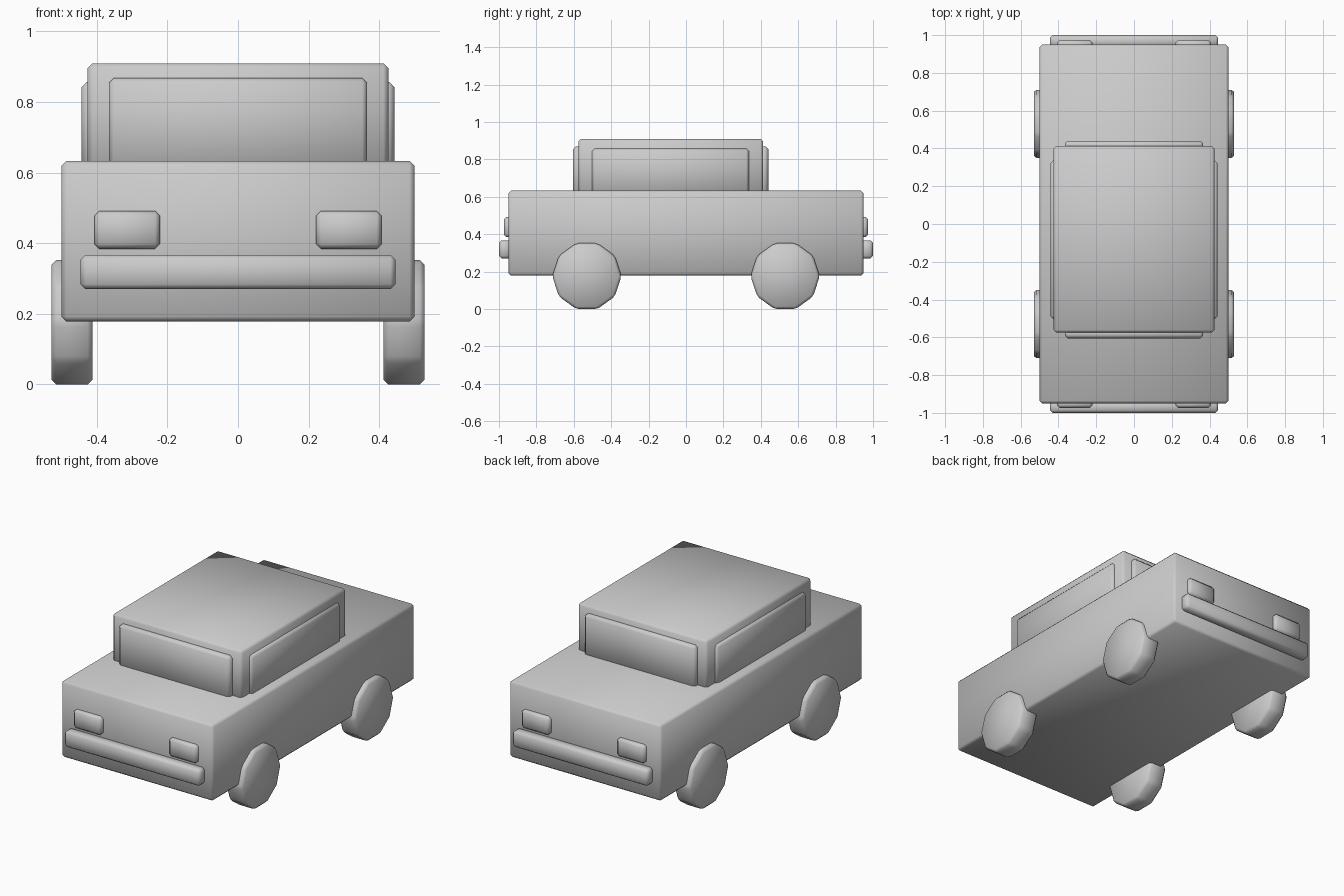
import bpy, math

if "Cube" in bpy.data.objects:
    bpy.data.objects.remove(bpy.data.objects["Cube"])


def finish(obj, name, width):
    """Single-segment chamfer and smooth shading."""
    obj.name = name
    bev = obj.modifiers.new("chamfer", 'BEVEL')
    bev.width = width
    bev.segments = 1
    bev.limit_method = 'ANGLE'
    bev.angle_limit = math.radians(25)
    for p in obj.data.polygons:
        p.use_smooth = True
    return obj


def box(name, x, y, z, width=0.014):
    bpy.ops.mesh.primitive_cube_add(
        size=1, location=[(a + b) / 2 for a, b in (x, y, z)])
    obj = bpy.context.object
    obj.scale = [b - a for a, b in (x, y, z)]
    bpy.ops.object.transform_apply(location=False, rotation=False, scale=True)
    return finish(obj, name, width)


# Body and cabin
box("body", (-0.5, 0.5), (-0.95, 0.95), (0.178, 0.633))
box("cabin", (-0.426, 0.426), (-0.575, 0.413), (0.61, 0.91))

# Window panels
box("windscreen", (-0.366, 0.366), (-0.605, -0.555), (0.615, 0.868))
box("rear_window", (-0.366, 0.366), (0.393, 0.44), (0.615, 0.868))
for side, s in (("right", 1), ("left", -1)):
    box(side + "_window", sorted((s * 0.405, s * 0.443)),
        (-0.502, 0.336), (0.615, 0.857))

# Bumpers and lamps at both ends
for end, e in (("front", -1), ("rear", 1)):
    box(end + "_bumper", (-0.446, 0.446), sorted((e * 0.935, e * 1.0)),
        (0.27, 0.367))
    for side, s in (("right", 1), ("left", -1)):
        box(f"{end}_{side}_lamp", sorted((s * 0.221, s * 0.407)),
            sorted((e * 0.93, e * 0.974)), (0.384, 0.492))

# Ten-sided wheels: corners point along y, flats on top and bottom
RADIUS = 0.185
for end, e in (("front", -1), ("rear", 1)):
    for side, s in (("right", 1), ("left", -1)):
        bpy.ops.mesh.primitive_cylinder_add(vertices=10, radius=RADIUS, depth=0.117)
        obj = bpy.context.object
        obj.rotation_euler = (0, math.pi / 2, 0)
        obj.location = (s * 0.4705, e * 0.53, RADIUS * math.cos(math.pi / 10))
        finish(obj, f"{end}_{side}_wheel", 0.014)
